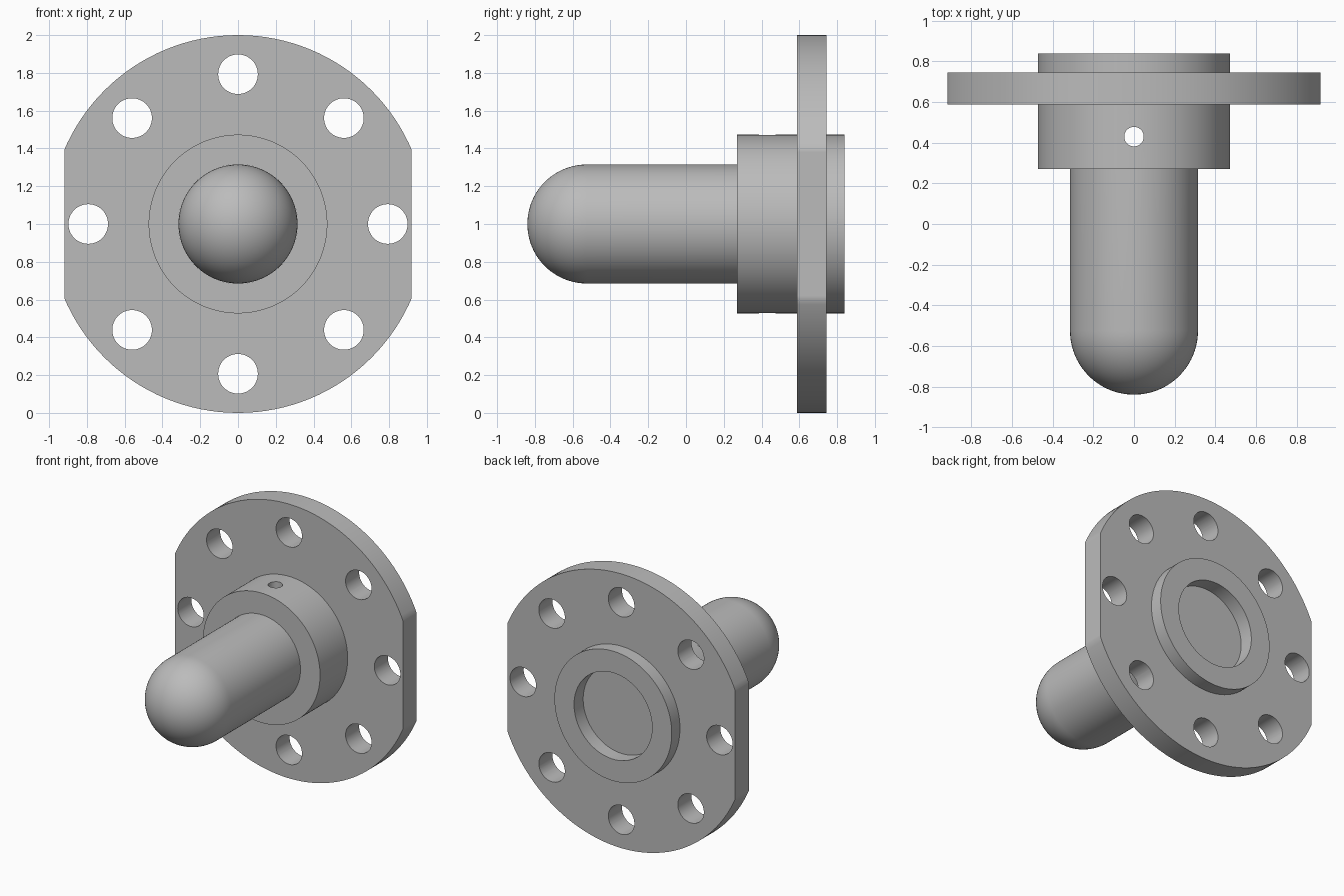
import bpy, bmesh
from math import pi, sin, cos
from mathutils import Matrix

cube = bpy.data.objects.get("Cube")
if cube:
    bpy.data.objects.remove(cube)

CZ = 1.0          # height of the main axis
BORE = 0.315      # pin and bore radius
HUB = 0.473
FLAT = 0.918      # half width between the flange flats

steel = bpy.data.materials.new("plain grey steel")
steel.use_nodes = True
grey = (0.5, 0.5, 0.5, 1)
steel.diffuse_color = grey
steel.node_tree.nodes["Principled BSDF"].inputs["Base Color"].default_value = grey


def add_object(name, bm):
    bmesh.ops.recalc_face_normals(bm, faces=bm.faces[:])
    mesh = bpy.data.meshes.new(name)
    bm.to_mesh(mesh)
    bm.free()
    mesh.materials.append(steel)
    obj = bpy.data.objects.new(name, mesh)
    bpy.context.collection.objects.link(obj)
    return obj


def lathe(name, profile, steps=96):
    """Revolve (radius, y) points around the main axis."""
    bm = bmesh.new()
    verts = [bm.verts.new((r, y, CZ)) for r, y in profile]
    edges = [bm.edges.new(pair) for pair in zip(verts, verts[1:])]
    bmesh.ops.spin(bm, geom=verts + edges, cent=(0, 0, CZ), axis=(0, 1, 0),
                   angle=2 * pi, steps=steps)
    bmesh.ops.remove_doubles(bm, verts=bm.verts[:], dist=1e-5)
    return add_object(name, bm)


def drill(name, radius, length, centre, axis):
    """Cylinder used as a hidden cutter."""
    bm = bmesh.new()
    turn = Matrix.Rotation(pi / 2, 4, "X") if axis == "Y" else Matrix()
    bmesh.ops.create_cone(bm, cap_ends=True, segments=48, radius1=radius,
                          radius2=radius, depth=length,
                          matrix=Matrix.Translation(centre) @ turn)
    obj = add_object(name, bm)
    obj.hide_render = True
    obj.hide_set(True)
    return obj


def boolean(obj, other, operation="DIFFERENCE"):
    mod = obj.modifiers.new(other.name, "BOOLEAN")
    mod.object = other
    mod.operation = operation
    mod.solver = "EXACT"


def finish(obj):
    """Apply the cuts and smooth the round faces."""
    bpy.ops.object.select_all(action="DESELECT")
    bpy.context.view_layer.objects.active = obj
    obj.select_set(True)
    for mod in list(obj.modifiers):
        bpy.ops.object.modifier_apply(modifier=mod.name)
    bpy.ops.object.shade_smooth_by_angle(angle=pi / 6)


# Round flange with a collar in front and a spigot behind, bored through
flange = lathe("flanged_hub", [
    (BORE, 0.27), (HUB, 0.27), (HUB, 0.588), (1.0, 0.588), (1.0, 0.745),
    (HUB, 0.745), (HUB, 0.84), (BORE, 0.84), (BORE, 0.27)], 128)

# Two side flats
bm = bmesh.new()
bmesh.ops.create_cube(bm, size=2, matrix=Matrix.Translation((0, 0.5, CZ))
                      @ Matrix.Diagonal((FLAT, 0.6, 1.2, 1)))
flats = add_object("flats_cutter", bm)
flats.hide_render = True
flats.hide_set(True)
boolean(flange, flats, "INTERSECT")

# Ring of eight bolt holes
cutters = [flats]
for i in range(8):
    a = i * pi / 4
    hole = drill("bolt_hole_cutter", 0.105, 0.6,
                 (0.793 * cos(a), 0.666, CZ + 0.793 * sin(a)), "Y")
    boolean(flange, hole)
    cutters.append(hole)

# Round-nosed pin, seated short of the back of the bore
nose = [(BORE * sin(i * pi / 40), -0.525 - BORE * cos(i * pi / 40))
        for i in range(21)]
pin = lathe("round_nosed_pin", nose + [(BORE, 0.735), (0, 0.735)])

# Vertical cross hole through collar and pin
cross = drill("cross_hole_cutter", 0.048, 2.0, (0, 0.43, CZ), "Z")
boolean(flange, cross)
boolean(pin, cross)
cutters.append(cross)

finish(flange)
finish(pin)
for cutter in cutters:
    bpy.data.objects.remove(cutter)
